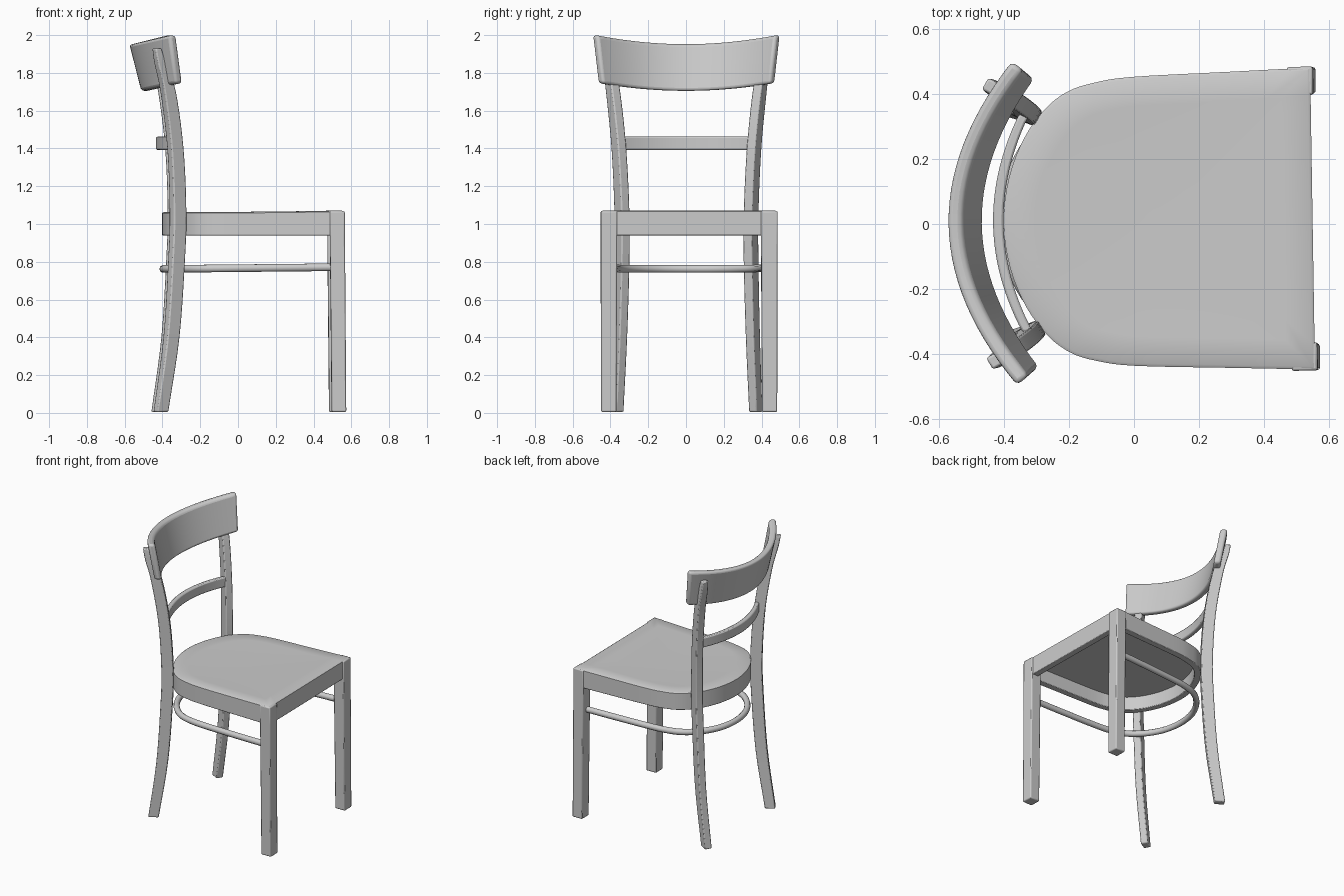
import bpy, bmesh, math
from mathutils import Vector

if "Cube" in bpy.data.objects:
    bpy.data.objects.remove(bpy.data.objects["Cube"])

YAW, SHIFT = 0.016, 0.008      # the chair stands very slightly turned


def finish(name, bm, bevel=0.0, mirror=False, segs=2):
    bmesh.ops.recalc_face_normals(bm, faces=bm.faces)
    me = bpy.data.meshes.new(name)
    bm.to_mesh(me)
    bm.free()
    ob = bpy.data.objects.new(name, me)
    bpy.context.collection.objects.link(ob)
    ob.rotation_euler.z = YAW
    ob.location.y = SHIFT
    bpy.ops.object.select_all(action='DESELECT')
    ob.select_set(True)
    bpy.context.view_layer.objects.active = ob
    bpy.ops.object.shade_smooth_by_angle(angle=math.radians(40))
    if mirror:
        m = ob.modifiers.new("mirror", 'MIRROR')
        m.use_axis = (False, True, False)
    if bevel:
        b = ob.modifiers.new("bevel", 'BEVEL')
        b.width, b.segments = bevel, segs
        b.limit_method, b.angle_limit = 'ANGLE', math.radians(40)
    return ob


def loft(name, rings, closed=False, **kw):
    """Skin a list of equal-length rings; cap the ends unless closed."""
    bm = bmesh.new()
    vs = [[bm.verts.new(p) for p in r] for r in rings]
    n = len(vs[0])
    pairs = list(zip(vs, vs[1:])) + ([(vs[-1], vs[0])] if closed else [])
    for a, b in pairs:
        for i in range(n):
            j = (i + 1) % n
            bm.faces.new((a[i], a[j], b[j], b[i]))
    if not closed:
        bm.faces.new(vs[0])
        bm.faces.new(vs[-1])
    return finish(name, bm, **kw)


def spline(pts, steps=5):
    """Catmull-Rom through points of any dimension."""
    p = [[2 * a - b for a, b in zip(pts[0], pts[1])], *pts,
         [2 * a - b for a, b in zip(pts[-1], pts[-2])]]
    out = []
    for k in range(1, len(p) - 2):
        for s in range(steps):
            t = s / steps
            out.append([0.5 * (2 * b + (c - a) * t + (2 * a - 5 * b + 4 * c - d) * t * t
                               + (3 * b - a - 3 * c + d) * t ** 3)
                        for a, b, c, d in zip(*p[k - 1:k + 3])])
    out.append(list(pts[-1]))
    return out


def normals(pts):
    """Sideways unit vectors along an open 2D path."""
    res = []
    for i in range(len(pts)):
        a, b = pts[max(i - 1, 0)], pts[min(i + 1, len(pts) - 1)]
        d = Vector((b[0] - a[0], b[1] - a[1])).normalized()
        res.append(Vector((-d.y, d.x)))
    return res


def u_path(half):
    """Mirror a half outline (front corner to back middle) into a full U."""
    full = half + [(x, -y) for x, y in reversed(half[:-1])]
    return [Vector(p) for p in spline(full, 4)]


# Seat outline, used by the seat and its frame
outline = u_path([(0.55, 0.465), (0.3, 0.456), (0.0, 0.445), (-0.12, 0.428), (-0.2, 0.402),
                  (-0.27, 0.349), (-0.335, 0.26), (-0.383, 0.14), (-0.402, 0.0)])

# Seat frame: bent rim plus straight front board
rings = []
for p, nrm in zip(outline, normals(outline)):
    q = p + nrm * 0.045
    rings.append([(p.x, p.y, 0.94), (q.x, q.y, 0.94), (q.x, q.y, 1.05), (p.x, p.y, 1.05)])
loft("seat_frame", rings, bevel=0.004)
loft("front_apron", [[(0.505, y, 0.94), (0.55, y, 0.94), (0.55, y, 1.05), (0.505, y, 1.05)]
                     for y in (-0.44, 0.44)], bevel=0.004)


# Seat panel: gently dished, rising a little to the front
def seat_z(x, k):
    return 1.064 + 0.013 * max(0, (x + 0.2) / 0.75) ** 2 * (1 - 0.4 * k) - 0.006 * (1 - k * k)


front = [Vector((0.55, -0.465 + 0.93 * i / 12)) for i in range(1, 12)]
loop = outline + front
centre = Vector((0.1, 0))
bm = bmesh.new()
layers = [[bm.verts.new((p.x, p.y, 1.035)) for p in loop]]
for k in (1.0, 0.98, 0.8, 0.6, 0.4, 0.2, 0.05):
    ring = [centre + (p - centre) * k for p in loop]
    drop = 0.006 if k == 1.0 else 0.0
    layers.append([bm.verts.new((p.x, p.y, seat_z(p.x, k) - drop)) for p in ring])
for a, b in zip(layers, layers[1:]):
    for i in range(len(loop)):
        j = (i + 1) % len(loop)
        bm.faces.new((a[i], a[j], b[j], b[i]))
bm.faces.new(layers[0])
bm.faces.new(layers[-1])
finish("seat", bm)

# Front legs: square, almost straight
loft("front_leg", [[(x0, y0, z), (x1, y0, z), (x1, y1, z), (x0, y1, z)]
                   for z, x0, x1, y0, y1 in ((0.005, 0.489, 0.566, 0.386, 0.466),
                                             (0.94, 0.480, 0.559, 0.381, 0.468),
                                             (1.068, 0.478, 0.558, 0.381, 0.468))],
     bevel=0.007, mirror=True)

# Back legs: curved posts turned toward the seat; z, x, y, depth, width
posts = spline([(0.005, -0.414, 0.368, 0.068, 0.048), (0.4, -0.358, 0.352, 0.075, 0.050),
                (0.8, -0.331, 0.342, 0.078, 0.052), (1.06, -0.323, 0.342, 0.078, 0.052),
                (1.4, -0.337, 0.358, 0.075, 0.052), (1.7, -0.376, 0.388, 0.070, 0.052),
                (1.85, -0.417, 0.412, 0.052, 0.048), (1.93, -0.437, 0.423, 0.036, 0.040)], 5)
ang = math.radians(-30)
u, v = Vector((math.cos(ang), math.sin(ang))), Vector((-math.sin(ang), math.cos(ang)))
rings = []
for z, x, y, d, w in posts:
    c = Vector((x, y))
    ring = [c + u * (d / 2 * a) + v * (w / 2 * b) for a, b in ((-1, -1), (1, -1), (1, 1), (-1, 1))]
    rings.append([(p.x, p.y, z) for p in ring])
loft("back_leg", rings, bevel=0.007, mirror=True)

# Back rail: bowed, leaning board with rising ends
N = 28
ts = [-1 + 2 * i / N for i in range(N + 1)]
top = [Vector((-0.575 + 0.205 * t * t, 0.50 * t)) for t in ts]
low = [Vector((-0.512 + 0.175 * t * t, 0.47 * t)) for t in ts]
rings = []
for t, a, b, na, nb in zip(ts, top, low, normals(top), normals(low)):
    th = 0.047
    a2, b2 = a - na * th, b - nb * th
    if a2.x < a.x:
        a2, b2 = a + na * th, b + nb * th
    zt, zb = 1.952 + 0.048 * t * t, 1.705 + 0.04 * t * t
    rings.append([(a.x, a.y, zt), (a2.x, a2.y, zt), (b2.x, b2.y, zb), (b.x, b.y, zb)])
loft("back_rail", rings, bevel=0.016, segs=3)

# Back slat: thin bowed strip between the posts
rings = []
for t in ts:
    x, y = -0.434 + 0.085 * t * t, 0.335 * t
    rings.append([(x, y, 1.392), (x + 0.032, y, 1.392), (x + 0.032, y, 1.462), (x, y, 1.462)])
loft("back_slat", rings, bevel=0.007)

# Stretcher: bent hoop from front leg round the back to the other front leg
hoop = u_path([(0.51, 0.415), (0.3, 0.408), (0.0, 0.392), (-0.12, 0.376), (-0.2, 0.350),
               (-0.27, 0.300), (-0.335, 0.22), (-0.38, 0.12), (-0.396, 0.0)])
rings = []
for p, nrm in zip(hoop, normals(hoop)):
    ring = []
    for i in range(10):
        a = 2 * math.pi * i / 10
        q = p + nrm * (0.020 * math.cos(a))
        ring.append((q.x, q.y, 0.766 + 0.01 * p.x + 0.021 * math.sin(a)))
    rings.append(ring)
loft("stretcher_hoop", rings)
